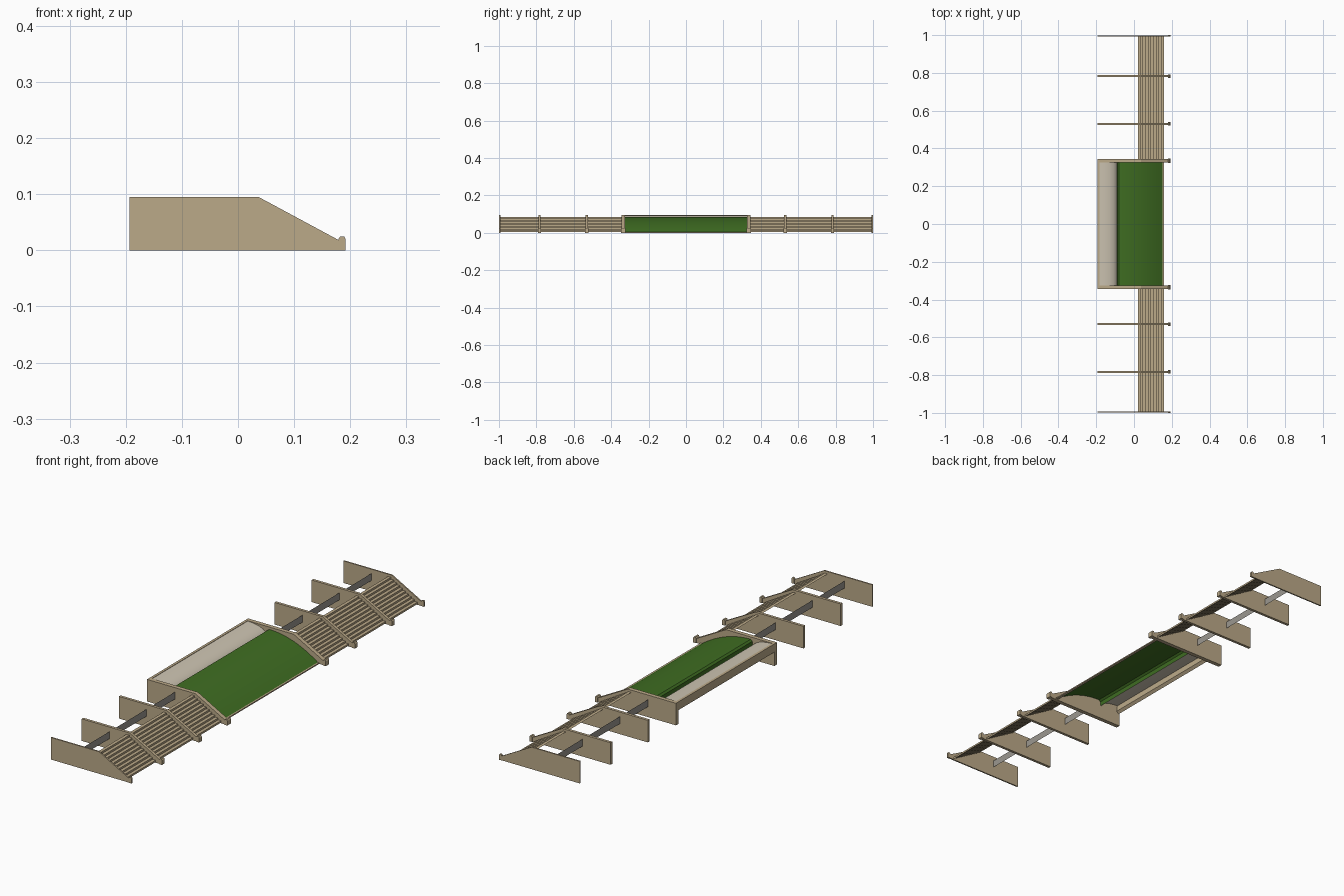
import bpy, math

if "Cube" in bpy.data.objects:
    bpy.data.objects.remove(bpy.data.objects["Cube"])

def mat(name, c):
    m = bpy.data.materials.new(name)
    m.diffuse_color = (*c, 1)
    m.use_nodes = True
    m.node_tree.nodes["Principled BSDF"].inputs["Base Color"].default_value = m.diffuse_color
    return m

TAN = mat("tan stone", (0.50, 0.40, 0.25))
PALE = mat("pale stone", (0.62, 0.56, 0.45))
GREEN = mat("grass green", (0.05, 0.155, 0.016))
GREY = mat("steel grey", (0.33, 0.31, 0.28))

def extrude(name, prof, y0, y1, m, closed=True, smooth=False):
    """Sweep an x-z profile along y; closed profiles become solids, open ones sheets."""
    n = len(prof)
    verts = [(x, y, z) for y in (y0, y1) for x, z in prof]
    faces = [(i, (i + 1) % n, n + (i + 1) % n, n + i)[::-1] for i in range(n if closed else n - 1)]
    if closed:
        faces += [tuple(range(n)), tuple(range(2 * n - 1, n - 1, -1))]
    me = bpy.data.meshes.new(name)
    me.from_pydata(verts, [], faces)
    me.materials.append(m)
    ob = bpy.data.objects.new(name, me)
    bpy.context.collection.objects.link(ob)
    if smooth:
        bpy.context.view_layer.objects.active = ob
        ob.select_set(True)
        bpy.ops.object.shade_smooth_by_angle(angle=math.radians(40))
        ob.select_set(False)
    return ob

# Side walls and their small rounded end posts
WALL = [(-0.193, 0), (0.182, 0), (0.182, 0.017), (0.037, 0.095), (-0.193, 0.095)]
POST = [(0.179, 0), (0.192, 0), (0.192, 0.02), (0.189, 0.025), (0.182, 0.025), (0.179, 0.02)]
WALLS = [(0.335, 0.018), (0.53, 0.012), (0.783, 0.012), (0.996, 0.006)]
for s in (-1, 1):
    for y, w in WALLS:
        extrude("side_wall", WALL, s * y - w / 2, s * y + w / 2, TAN)
        pw = min(w / 2 + 0.003, 1 - y)
        extrude("end_post", POST, s * y - pw, s * y + pw, TAN)

    # Stairs and thin tie strips between neighbouring walls
    steps = 10
    stair = [(0.02, 0.085)]
    for i in range(steps):
        x = 0.02 + 0.14 * (i + 1) / steps
        stair += [(x, 0.085 - 0.082 * i / steps), (x, 0.085 - 0.082 * (i + 1) / steps)]
    for (a, wa), (b, wb) in zip(WALLS, WALLS[1:]):
        lo, hi = sorted((s * (a + wa / 2), s * (b - wb / 2)))
        extrude("stairs", stair[::-1], lo, hi, TAN, closed=False)
        extrude("tie_strip", [(-0.06, 0.045), (-0.06, 0.076)], lo, hi, GREY, closed=False)

# Curved lawn sheet
lawn = [(-0.09, 0.06), (-0.088, 0.078)]
for i in range(13):
    t = i / 12
    lawn.append((-0.08 + 0.232 * t, 0.085 - 0.08 * t ** 2.0))
extrude("lawn", lawn[::-1], -0.327, 0.327, GREEN, closed=False, smooth=True)

# Front kerb below the lawn
extrude("front_kerb", [(0.148, 0), (0.159, 0), (0.159, 0.005), (0.148, 0.005)], -0.327, 0.327, TAN)

# Rear bench top rolling down to the lawn
bench = [(-0.19, 0.094), (-0.16, 0.092), (-0.13, 0.087), (-0.108, 0.078), (-0.096, 0.068), (-0.09, 0.058)]
extrude("bench_top", bench[::-1], -0.327, 0.327, PALE, closed=False, smooth=True)

# Rear lip of the bench
lip = [(-0.178, 0.066), (-0.182, 0.095), (-0.193, 0.095), (-0.193, 0.062), (-0.189, 0.056)]
extrude("bench_lip", lip[::-1], -0.327, 0.327, TAN)
